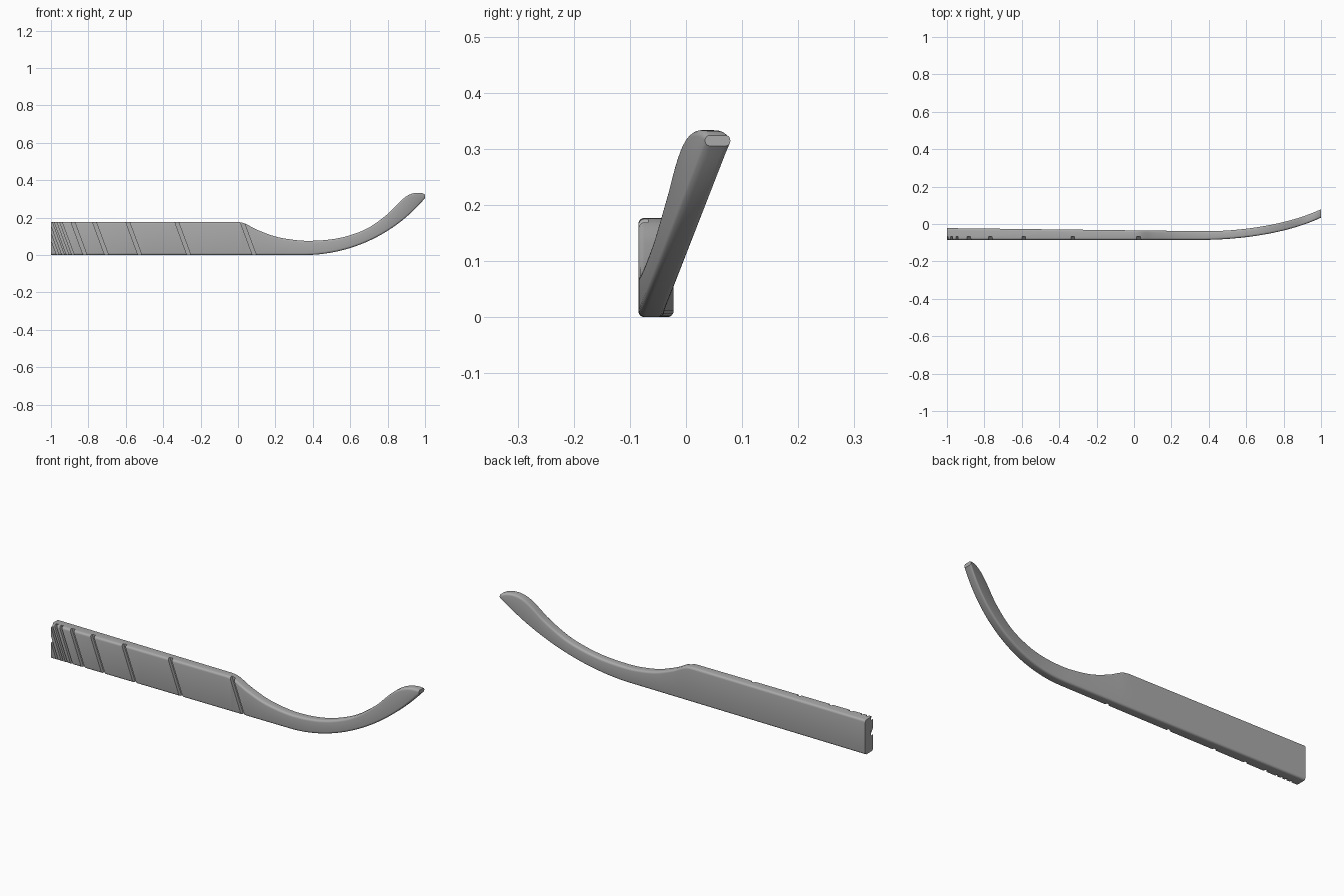
import bpy, bmesh, math
from mathutils import Vector

cube = bpy.data.objects.get("Cube")
if cube:
    bpy.data.objects.remove(cube)

# Single grey material
grey = bpy.data.materials.new("plain grey")
grey.use_nodes = True
colour = (0.4, 0.4, 0.4, 1)
grey.diffuse_color = colour
grey.node_tree.nodes["Principled BSDF"].inputs["Base Color"].default_value = colour

# Upper outline: flat bar, dip, rising hook with rounded tip
TOP = [(-1, .177), (-.02, .177), (.03, .171), (.1, .136), (.2, .099), (.3, .081),
       (.38, .076), (.5, .084), (.6, .106), (.7, .147), (.8, .219), (.86, .28),
       (.9, .314), (.94, .331), (.98, .332), (1, .324)]
ARC_START, ARC_RADIUS = .35, .845


def top_z(x):
    """Smooth Hermite interpolation through the outline."""
    i = next((k for k in range(len(TOP) - 1) if x <= TOP[k + 1][0]), len(TOP) - 2)

    def slope(k):
        if k <= 1:
            return 0
        a, b = TOP[k - 1], TOP[min(k + 1, len(TOP) - 1)]
        return (b[1] - a[1]) / (b[0] - a[0])

    (x0, z0), (x1, z1) = TOP[i], TOP[i + 1]
    w = x1 - x0
    t = (x - x0) / w
    h = t * t * (3 - 2 * t)
    return (z0 * (1 - h) + z1 * h + w * slope(i) * t * (1 - t) ** 2
            - w * slope(i + 1) * t * t * (1 - t))


def bottom_z(x):
    d = max(0, x - ARC_START)
    return ARC_RADIUS - math.sqrt(ARC_RADIUS ** 2 - d * d)


def section(x):
    """Rounded rectangle across the bar at x."""
    lo, hi = bottom_z(x), top_z(x)
    sweep = .39 * lo
    front = -.085 + sweep
    back = -.034 - .006 * min(x, .5) / .5 + sweep
    r = min(.011, (hi - lo) * .45)
    corners = [(back - r, hi - r), (front + r, hi - r), (front + r, lo + r), (back - r, lo + r)]
    ring = []
    for q, (y, z) in enumerate(corners):
        for k in range(5):
            a = math.radians(90 * q + 22.5 * k)
            ring.append((x, y + r * math.cos(a), z + r * math.sin(a)))
    return ring


def add_object(name, bm):
    bmesh.ops.recalc_face_normals(bm, faces=bm.faces)
    mesh = bpy.data.meshes.new(name)
    bm.to_mesh(mesh)
    bm.free()
    mesh.materials.append(grey)
    obj = bpy.data.objects.new(name, mesh)
    bpy.context.collection.objects.link(obj)
    return obj


# Curved handle bar, lofted through its sections
stations = [-1, -.5, -.02] + [-.02 + 1.02 * k / 70 for k in range(1, 71)]
bm = bmesh.new()
rings = [[bm.verts.new(p) for p in section(x)] for x in stations]
for a, b in zip(rings, rings[1:]):
    for k in range(len(a)):
        n = (k + 1) % len(a)
        bm.faces.new((a[k], a[n], b[n], b[k]))
bm.faces.new(rings[0])
bm.faces.new(rings[-1])
bar = add_object("handle_bar", bm)

# Slanted grooves, closing up towards the square end
bm = bmesh.new()
WIDTH, SLANT, DEPTH = .02, .37, .017
for x in (.012, -.338, -.6, -.778, -.893, -.953, -.982, -1.006, -1.035):
    made = bmesh.ops.create_cube(bm, size=1)["verts"]
    for v in made:
        z = .21 if v.co.z > 0 else -.03
        width = WIDTH if x > -.94 else WIDTH * .6
        left = x + SLANT * (.177 - z)
        v.co = Vector((left + (width if v.co.x > 0 else 0),
                       -.085 + DEPTH if v.co.y > 0 else -.12, z))
cutter = add_object("groove_cutter", bm)
cutter.hide_render = True
cutter.hide_viewport = True

cut = bar.modifiers.new("grooves", "BOOLEAN")
cut.operation = "DIFFERENCE"
cut.solver = "EXACT"
cut.object = cutter

# Apply the cut, then shade smooth with sharp edges kept
bpy.ops.object.select_all(action="DESELECT")
bpy.context.view_layer.objects.active = bar
bar.select_set(True)
bpy.ops.object.modifier_apply(modifier=cut.name)
bpy.data.objects.remove(cutter)
bpy.ops.object.shade_smooth_by_angle(angle=math.radians(35))
